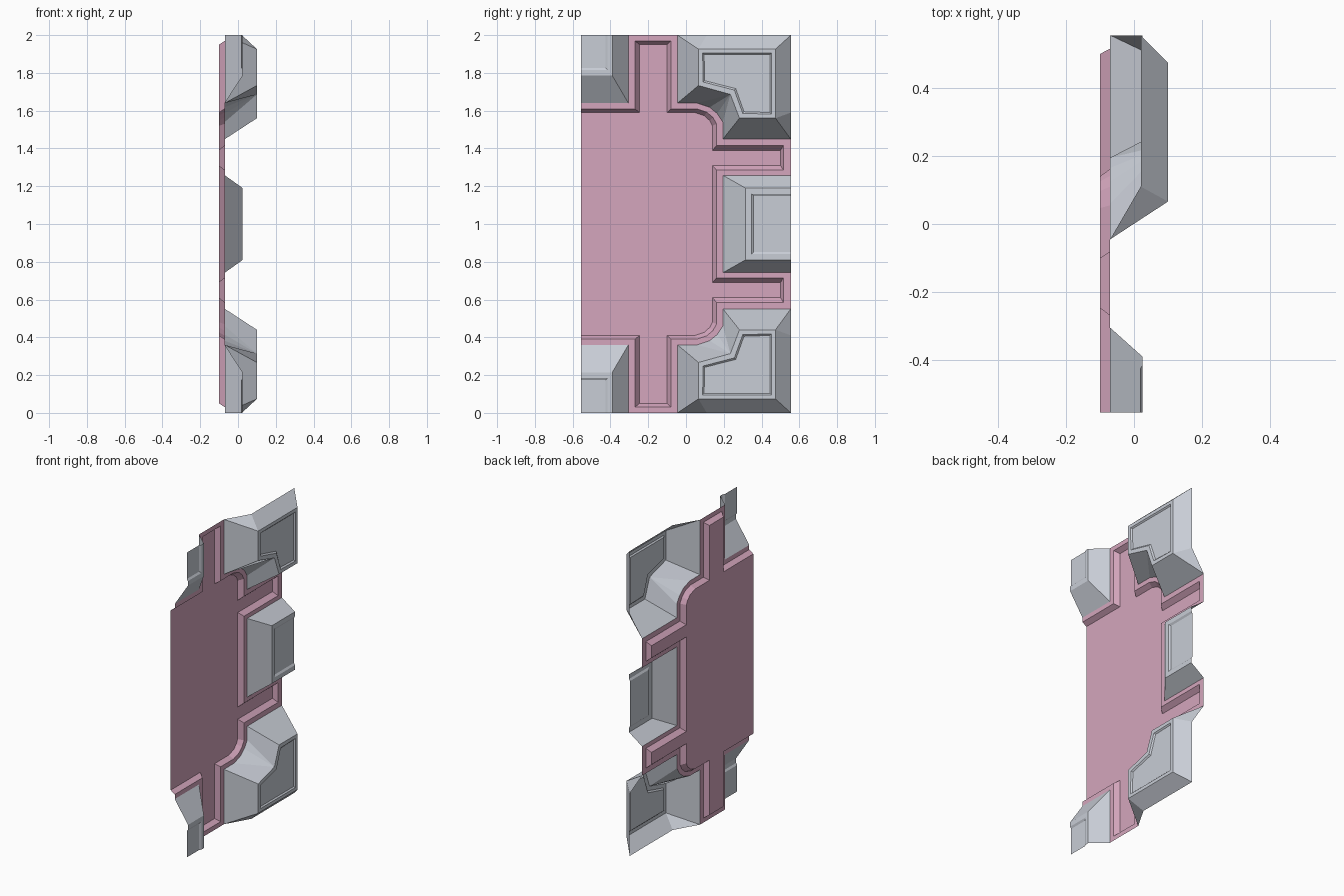
import bpy, bmesh

if "Cube" in bpy.data.objects:
    bpy.data.objects.remove(bpy.data.objects["Cube"])

def material(name, rgb):
    m = bpy.data.materials.new(name)
    m.diffuse_color = (*rgb, 1)
    m.use_nodes = True
    m.node_tree.nodes["Principled BSDF"].inputs["Base Color"].default_value = m.diffuse_color
    return m

PINK = material("dusty pink", (0.66, 0.38, 0.51))
GREY = material("cool grey", (0.58, 0.61, 0.67))

BACK, RIM, LOW, EDGE, HIGH = -0.10, -0.07, 0.025, 0.02, 0.10   # depth levels in x


def flip(pts):
    """Mirror a (y, z) polyline about mid height."""
    return [(y, 2 - z) for y, z in pts]


def finish(bm, name, mat):
    bmesh.ops.remove_doubles(bm, verts=bm.verts, dist=1e-5)
    bm.normal_update()
    for f in bm.faces:                       # everything faces +x
        if f.normal.x < 0:
            f.normal_flip()
    me = bpy.data.meshes.new(name)
    bm.to_mesh(me)
    bm.free()
    me.materials.append(mat)
    ob = bpy.data.objects.new(name, me)
    bpy.context.collection.objects.link(ob)
    return ob


def relief(name, mat, rails, fill_extra=()):
    """Loft between (depth, polyline) rails, then cap the last rail."""
    bm = bmesh.new()
    rows = [[bm.verts.new((x, y, z)) for y, z in pts] for x, pts in rails]
    for a, b in zip(rows, rows[1:]):
        for i in range(len(a) - 1):
            bm.faces.new((a[i], a[i + 1], b[i + 1], b[i]))
    x = rails[-1][0]
    bm.faces.new(rows[-1] + [bm.verts.new((x, y, z)) for y, z in fill_extra])
    return finish(bm, name, mat)


# Pink recessed panel: flange edge, sloped lip and sunken floor
outer = [(-.555, 1.64), (-.305, 1.64), (-.305, 2), (-.045, 2), (-.045, 1.64), (.06, 1.64),
         (.125, 1.618), (.165, 1.585), (.195, 1.54), (.195, 1.449), (.555, 1.449),
         (.555, 1.258), (.195, 1.258)]
lip = [(-.555, 1.61), (-.27, 1.61), (-.27, 1.97), (-.08, 1.97), (-.08, 1.61), (.055, 1.61),
       (.11, 1.592), (.142, 1.565), (.162, 1.53), (.162, 1.415), (.516, 1.415),
       (.516, 1.285), (.162, 1.285)]
floor = [(-.555, 1.59), (-.247, 1.59), (-.247, 1.95), (-.10, 1.95), (-.10, 1.59), (.047, 1.59),
         (.097, 1.573), (.125, 1.548), (.14, 1.52), (.14, 1.39), (.50, 1.39),
         (.50, 1.31), (.14, 1.31)]
whole = lambda p: p + flip(p)[::-1]
relief("recessed_panel", PINK,
       [(RIM, whole(outer)), (RIM, whole(lip)), (BACK, whole(floor))])


# Grey middle block, open at the panel edge
def bracket(y, z):
    return [(.555, z), (y, z), (y, 2 - z), (.555, 2 - z)]

relief("middle_block", GREY,
       [(RIM, bracket(.195, 1.258)), (LOW, bracket(.315, 1.19)),
        (LOW, bracket(.347, 1.16)), (LOW - .008, bracket(.358, 1.148))])


# Grey small corner blocks on the left
def ell(y, z):
    return [(-.555, z), (y, z), (y, 2)]

small = [(RIM, ell(-.305, 1.64)), (LOW, ell(-.39, 1.785)),
         (LOW, ell(-.415, 1.815)), (LOW - .008, ell(-.427, 1.827))]
relief("upper_small_block", GREY, small, [(-.555, 2)])
relief("lower_small_block", GREY, [(x, flip(p)) for x, p in small], flip([(-.555, 2)]))


# Grey large corner blocks on the right
def large_block(name, lower):
    bm = bmesh.new()

    def add(x, pts):
        return [bm.verts.new((x, y, z)) for y, z in (flip(pts) if lower else pts)]

    a, b, c, d, e, f, g, h = add(RIM, outer[3:11])
    A, B, C, D, E, F = add(HIGH, [(.066, 1.926), (.066, 1.733), (.235, 1.686),
                                  (.283, 1.56), (.474, 1.56), (.474, 1.926)])
    p, q, r = add(EDGE, [(.11, 2), (.555, 2), (.555, 1.59)])
    for face in ((a, b, B, A), (b, c, C, B), (c, d, C), (d, e, C), (e, f, C),
                 (f, g, D, C), (g, h, E, D), (h, r, E), (r, q, F, E),
                 (q, p, A, F), (p, a, A)):
        bm.faces.new(face)
    top = bm.faces.new((A, B, C, D, E, F))
    bm.normal_update()
    if top.normal.x < 0:
        top.normal_flip()
    # recessed centre with a narrow step
    bmesh.ops.inset_region(bm, faces=[top], thickness=.031, use_boundary=True)
    bmesh.ops.inset_region(bm, faces=[top], thickness=.011, depth=-.008, use_boundary=True)
    finish(bm, name, GREY)


large_block("upper_large_block", False)
large_block("lower_large_block", True)
